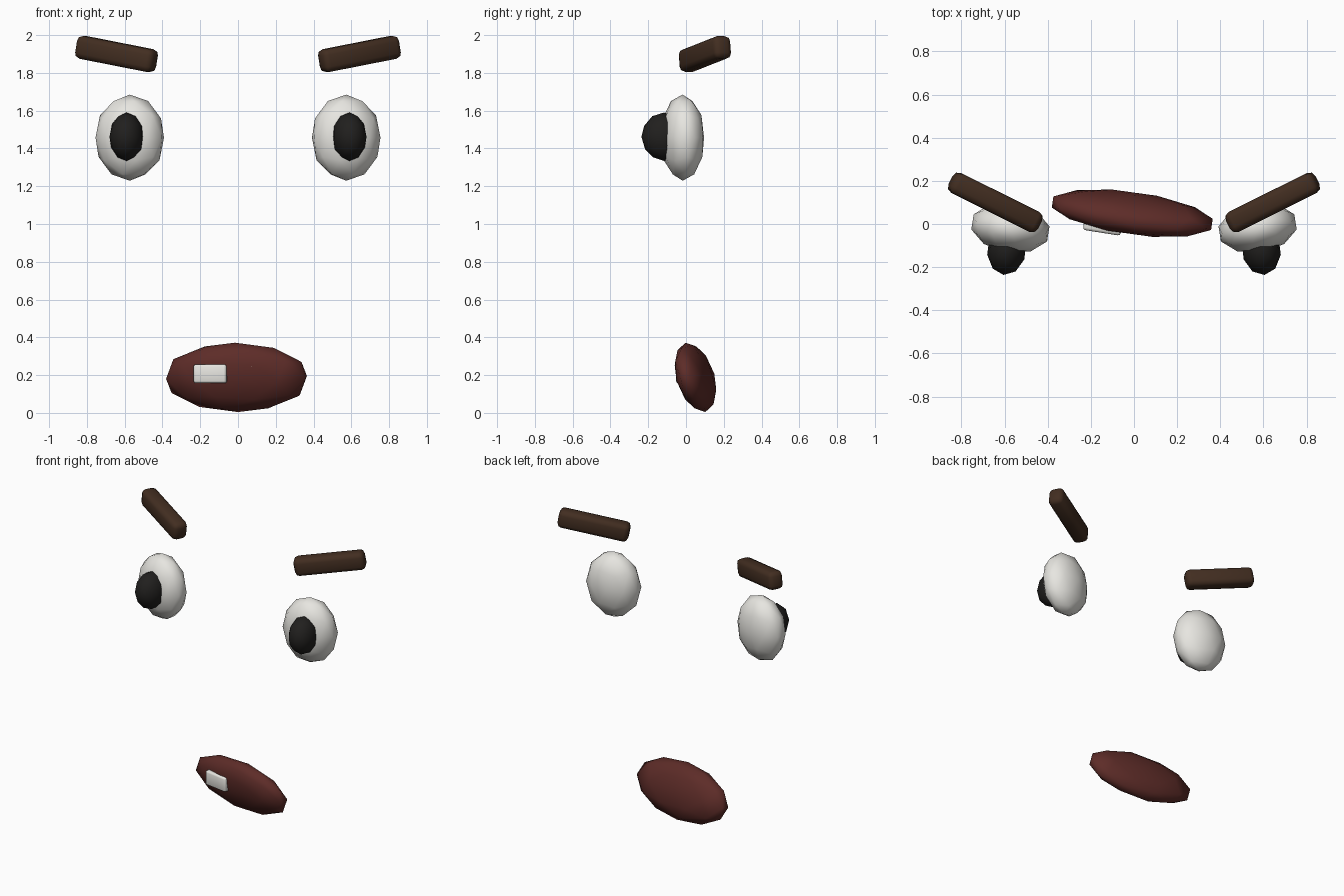
import bpy, bmesh
from math import radians
from mathutils import Matrix, Vector, Euler

if "Cube" in bpy.data.objects:
    bpy.data.objects.remove(bpy.data.objects["Cube"])


def material(name, rgb):
    m = bpy.data.materials.new(name)
    m.diffuse_color = (*rgb, 1)
    m.use_nodes = True
    m.node_tree.nodes["Principled BSDF"].inputs["Base Color"].default_value = m.diffuse_color
    return m


WHITE = material("white", (0.80, 0.79, 0.75))
BLACK = material("black", (0.015, 0.014, 0.013))
BROWN = material("brown", (0.055, 0.027, 0.015))
RED = material("dark_red", (0.11, 0.025, 0.021))


def part(name, kind, loc, size, rot, mat, mirror=False, bevel=0.0):
    """Add a primitive placed in world space, optionally mirrored in x."""
    bm = bmesh.new()
    if kind == "ball":
        bmesh.ops.create_icosphere(bm, subdivisions=2, radius=1)
    elif kind == "box":
        bmesh.ops.create_cube(bm, size=1)
    else:
        bmesh.ops.create_cone(bm, cap_ends=True, segments=8,
                              radius1=1, radius2=0, depth=2)
    bm.transform(Matrix.LocRotScale(
        Vector(loc), Euler([radians(a) for a in rot]), Vector(size)))
    if bevel:
        bmesh.ops.bevel(bm, geom=bm.edges[:], offset=bevel, segments=2,
                        profile=0.5, affect='EDGES')
    mesh = bpy.data.meshes.new(name)
    bm.to_mesh(mesh)
    bm.free()
    ob = bpy.data.objects.new(name, mesh)
    bpy.context.collection.objects.link(ob)
    mesh.materials.append(mat)
    for p in mesh.polygons:
        p.use_smooth = kind != "cone"
    if mirror:
        ob.modifiers.new("Mirror", 'MIRROR').use_mirror_merge = False
    return ob


# Eyes, pupils and eyebrows (left side, mirrored)
part("eyes", "ball", (-0.573, -0.018, 1.457), (0.187, 0.115, 0.228),
     (0, 0, -9), WHITE, mirror=True)
part("pupils", "ball", (-0.590, -0.117, 1.462), (0.091, 0.120, 0.128),
     (0, 0, -7), BLACK, mirror=True)
part("eyebrows", "box", (-0.643, 0.100, 1.900), (0.460, 0.103, 0.122),
     (0, 10, -26.5), BROWN, mirror=True, bevel=0.03)

# Mouth, tilted forward and slightly turned
part("mouth", "ball", (-0.008, 0.050, 0.188), (0.392, 0.088, 0.191),
     (16, 0, -8), RED)

# Square tooth and small pointed tooth
part("square_tooth", "box", (-0.145, -0.008, 0.207), (0.176, 0.066, 0.100),
     (0, 0, -9), WHITE, bevel=0.012)
part("pointed_tooth", "cone", (0.074, -0.030, 0.213), (0.028, 0.028, 0.034),
     (180, 0, 0), WHITE)
